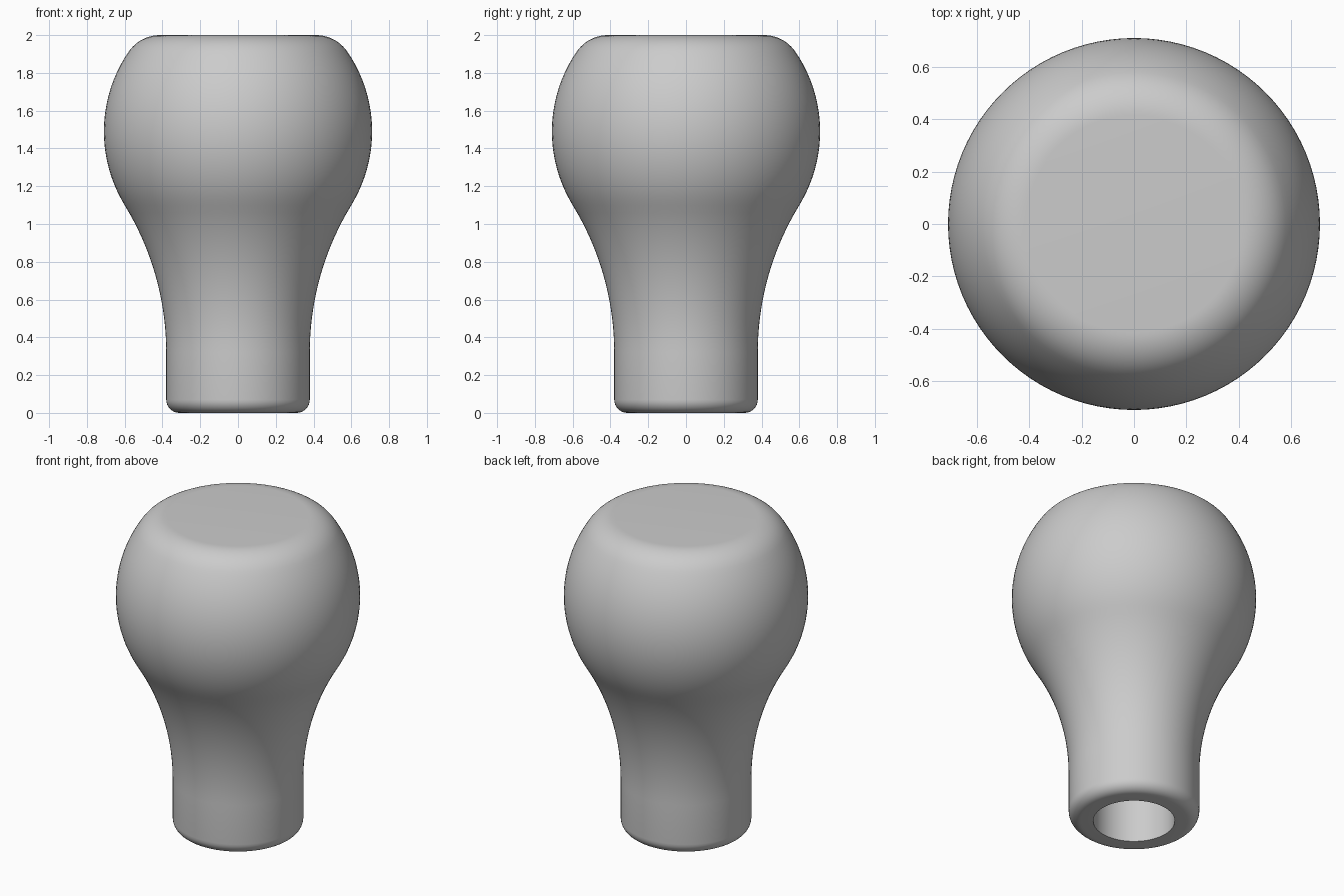
import bpy, bmesh, math

if "Cube" in bpy.data.objects:
    bpy.data.objects.remove(bpy.data.objects["Cube"])

SEGMENTS = 96


def arc(cx, cz, r, start, end, steps):
    """Points (radius, height) along a circular arc, angles in degrees."""
    pts = []
    for i in range(steps + 1):
        a = math.radians(start + (end - start) * i / steps)
        pts.append((cx + r * math.cos(a), cz + r * math.sin(a)))
    return pts


# Profile of the knob, from the bore's closed end round to the top centre
HOLE_R, HOLE_TOP = 0.237, 1.0
profile = [(0, HOLE_TOP), (HOLE_R, HOLE_TOP), (HOLE_R, 0)]
profile += arc(0.31, 0.07, 0.07, -90, 0, 8)                # rounded foot
profile += arc(1.87, 0.32, 1.49, 180, 148.5, 18)           # flaring neck
profile += arc(-0.036, 1.49, 0.746, -31.5, 34.6, 30)[1:]   # bulbous head
profile += arc(0.413, 1.80, 0.20, 34.6, 90, 12)[1:]        # rounded shoulder
profile += [(0, 2.0)]                                      # flat top

# Revolve the profile round the vertical axis
bm = bmesh.new()
verts = [bm.verts.new((r, 0, z)) for r, z in profile]
edges = [bm.edges.new(pair) for pair in zip(verts, verts[1:])]
bmesh.ops.spin(bm, geom=verts + edges, cent=(0, 0, 0), axis=(0, 0, 1),
               angle=math.tau, steps=SEGMENTS, use_duplicate=False)
bmesh.ops.remove_doubles(bm, verts=bm.verts, dist=0.0005)
bmesh.ops.recalc_face_normals(bm, faces=bm.faces)

mesh = bpy.data.meshes.new("knob")
bm.to_mesh(mesh)
bm.free()
knob = bpy.data.objects.new("knob", mesh)
bpy.context.collection.objects.link(knob)

# Plain grey finish
grey = bpy.data.materials.new("grey")
grey.diffuse_color = (0.6, 0.6, 0.6, 1)
grey.use_nodes = True
grey.node_tree.nodes["Principled BSDF"].inputs["Base Color"].default_value = grey.diffuse_color
mesh.materials.append(grey)

# Smooth shading with a crisp bore rim
bpy.context.view_layer.objects.active = knob
knob.select_set(True)
bpy.ops.object.shade_smooth_by_angle(angle=math.radians(30))
